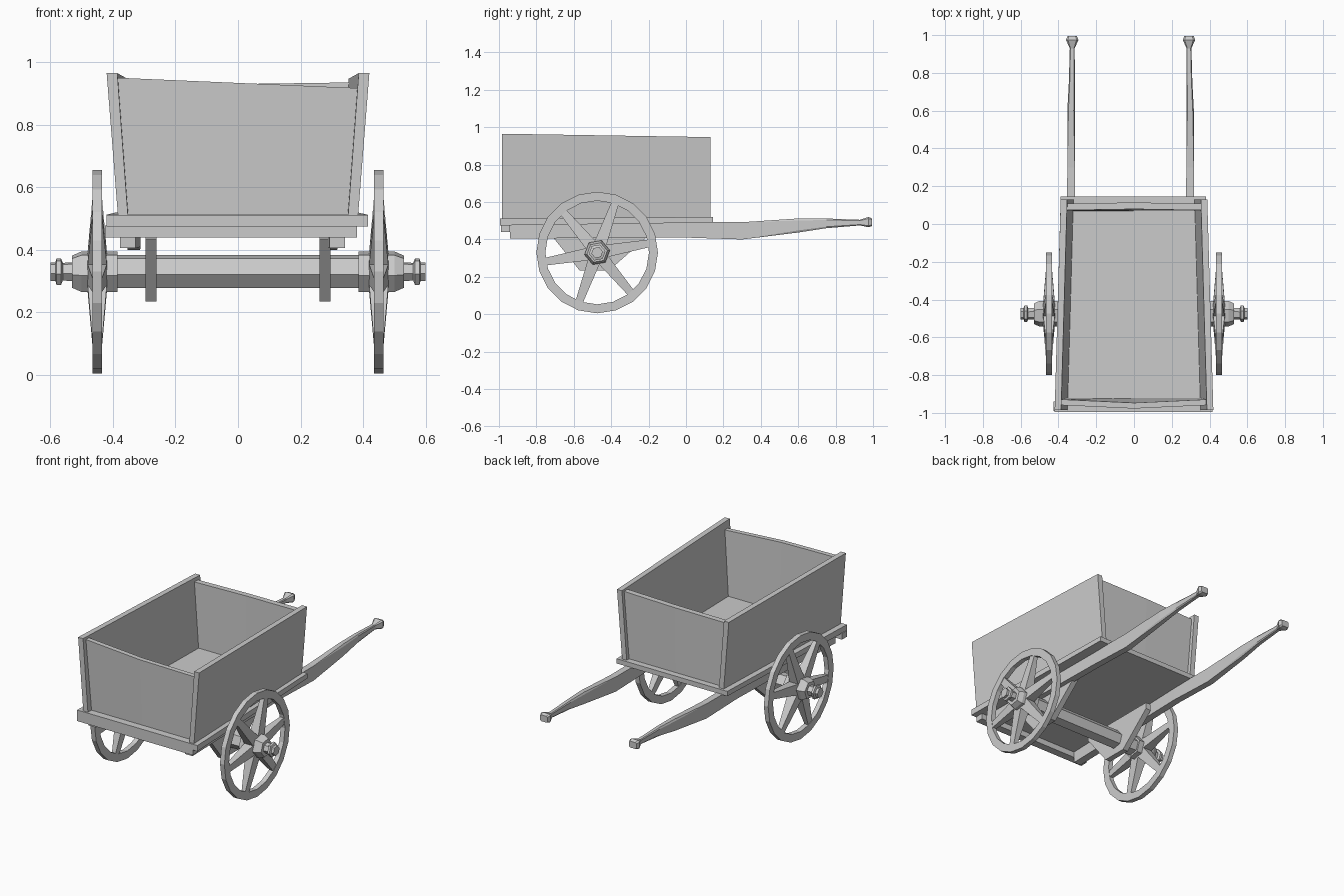
import bpy, bmesh
from math import sin, cos, pi, radians
from mathutils import Vector

cube = bpy.data.objects.get("Cube")
if cube:
    bpy.data.objects.remove(cube)

grey = bpy.data.materials.new("plain_grey")
grey.use_nodes = True
tone = (0.6, 0.6, 0.6, 1)
grey.diffuse_color = tone
grey.node_tree.nodes["Principled BSDF"].inputs["Base Color"].default_value = tone


def loft(name, rings, closed=False):
    """Skin a list of equal rings; cap the ends unless the loop is closed."""
    bm = bmesh.new()
    vs = [[bm.verts.new(p) for p in ring] for ring in rings]
    n = len(vs[0])
    pairs = list(zip(vs, vs[1:])) + ([(vs[-1], vs[0])] if closed else [])
    for a, b in pairs:
        for i in range(n):
            j = (i + 1) % n
            bm.faces.new((a[i], a[j], b[j], b[i]))
    if not closed:
        bm.faces.new(vs[0])
        bm.faces.new(vs[-1])
    bmesh.ops.recalc_face_normals(bm, faces=bm.faces)
    mesh = bpy.data.meshes.new(name)
    bm.to_mesh(mesh)
    bm.free()
    mesh.materials.append(grey)
    ob = bpy.data.objects.new(name, mesh)
    bpy.context.collection.objects.link(ob)
    return ob


def rect(x0, x1, y, z0, z1):
    return [(x0, y, z0), (x1, y, z0), (x1, y, z1), (x0, y, z1)]


AXLE_Y, AXLE_Z = -0.475, 0.33


def disc(x, r, sides, turn=0.0):
    """Ring of points around the axle line."""
    return [(x, AXLE_Y + r * cos(turn + 2 * pi * i / sides),
             AXLE_Z + r * sin(turn + 2 * pi * i / sides)) for i in range(sides)]


# Floor, tapering towards the handles, and the beam under its front edge
loft("floor", [rect(-0.42, 0.415, -0.995, 0.475, 0.512),
               rect(-0.388, 0.38, 0.145, 0.49, 0.52)])
loft("front_crossbeam", [rect(-0.425, 0.38, y, 0.44, 0.478) for y in (-0.99, -0.94)])

# Flared side boards
for side, s in (("right", -1), ("left", 1)):
    def board(y, out, top):
        return [(s * (out - 0.068), y, 0.51), (s * (out - 0.036), y, 0.51),
                (s * out, y, top), (s * (out - 0.034), y, top)]
    loft(side + "_side_board", [board(-0.985, 0.42, 0.965), board(0.13, 0.388, 0.947)])


# End boards with gently bowed tops
def end_board(name, y_in, y_out, bow, low, high, top_r, top_l):
    rings = []
    for t in (-1, 0, 1):
        b = bow * (1 - abs(t))
        top = (top_r + top_l) / 2 + t * (top_l - top_r) / 2
        rings.append([(t * low, y_in, 0.51), (t * low, y_out, 0.51),
                      (t * high, y_out + b + bow * 0.5, top),
                      (t * high, y_in + b + bow * 0.5, top)])
    loft(name, rings)


end_board("front_board", -0.92, -0.95, -0.018, 0.352, 0.384, 0.95, 0.917)
end_board("back_board", 0.07, 0.105, 0.006, 0.325, 0.356, 0.925, 0.935)

# Long shafts ending in flared grips: y, x centre shift, half width, bottom, top
SHAFT = [(-0.94, 0.02, 0.025, 0.405, 0.478), (0.0, 0.0, 0.022, 0.41, 0.492),
         (0.3, 0.0, 0.02, 0.40, 0.492), (0.6, 0.0, 0.02, 0.437, 0.512),
         (0.75, -0.004, 0.016, 0.46, 0.512), (0.93, -0.006, 0.013, 0.475, 0.505),
         (0.975, -0.006, 0.033, 0.465, 0.52), (0.995, -0.006, 0.025, 0.472, 0.512)]
for side, s, cx in (("right", -1, 0.333), ("left", 1, 0.297)):
    rings = []
    for y, dx, w, z0, z1 in SHAFT:
        x, h = s * (cx + dx), (z1 - z0) / 2
        zm = (z0 + z1) / 2
        rings.append([(x + w * a, y, zm + h * b) for a, b in
                      ((-1, -0.7), (-0.7, -1), (0.7, -1), (1, -0.7),
                       (1, 0.7), (0.7, 1), (-0.7, 1), (-1, 0.7))]
                     if y > 0.5 else
                     [(x + w * a, y, zm + h * b) for a, b in
                      ((-1, -1), (-1, -1), (1, -1), (1, -1),
                       (1, 1), (1, 1), (-1, 1), (-1, 1))])
    shaft = loft(side + "_shaft", rings)
    bm = bmesh.new()
    bm.from_mesh(shaft.data)
    bmesh.ops.remove_doubles(bm, verts=bm.verts, dist=0.0005)
    bm.to_mesh(shaft.data)
    bm.free()

    # Axle bracket
    outline = [(-0.73, 0.46), (-0.73, 0.435), (-0.57, 0.235),
               (-0.41, 0.235), (-0.2, 0.42), (-0.2, 0.46)]
    loft(side + "_axle_bracket",
         [[(s * x, y, z) for y, z in outline] for x in (0.26, 0.296)])

    # Hub with its stepped cap
    HUB = [(0.385, 0.069), (0.5, 0.069), (0.53, 0.055), (0.53, 0.032), (0.56, 0.03),
           (0.566, 0.045), (0.58, 0.045), (0.584, 0.031), (0.6, 0.031)]
    loft(side + "_hub", [disc(s * x, r, 6, radians(10)) for x, r in HUB])

    # Rim
    loft(side + "_rim", [disc(s * x, r, 20) for x, r in
                         ((0.435, 0.325), (0.465, 0.325), (0.465, 0.277), (0.435, 0.277))],
         closed=True)

    # Six tapered spokes
    for k in range(6):
        a = radians(10 + 60 * k)
        out = Vector((0, cos(a), sin(a)))
        across = Vector((0, -sin(a), cos(a)))
        centre = Vector((s * 0.45, AXLE_Y, AXLE_Z))
        rings = [[centre + out * r + across * w * i + Vector((d * j, 0, 0))
                  for i, j in ((-1, -1), (1, -1), (1, 1), (-1, 1))]
                 for r, w, d in ((0.04, 0.034, 0.032), (0.285, 0.02, 0.012))]
        loft(side + "_spoke_" + str(k + 1), rings)

# Axle
loft("axle", [disc(x, 0.056, 6, radians(10)) for x in (-0.39, 0.39)])
